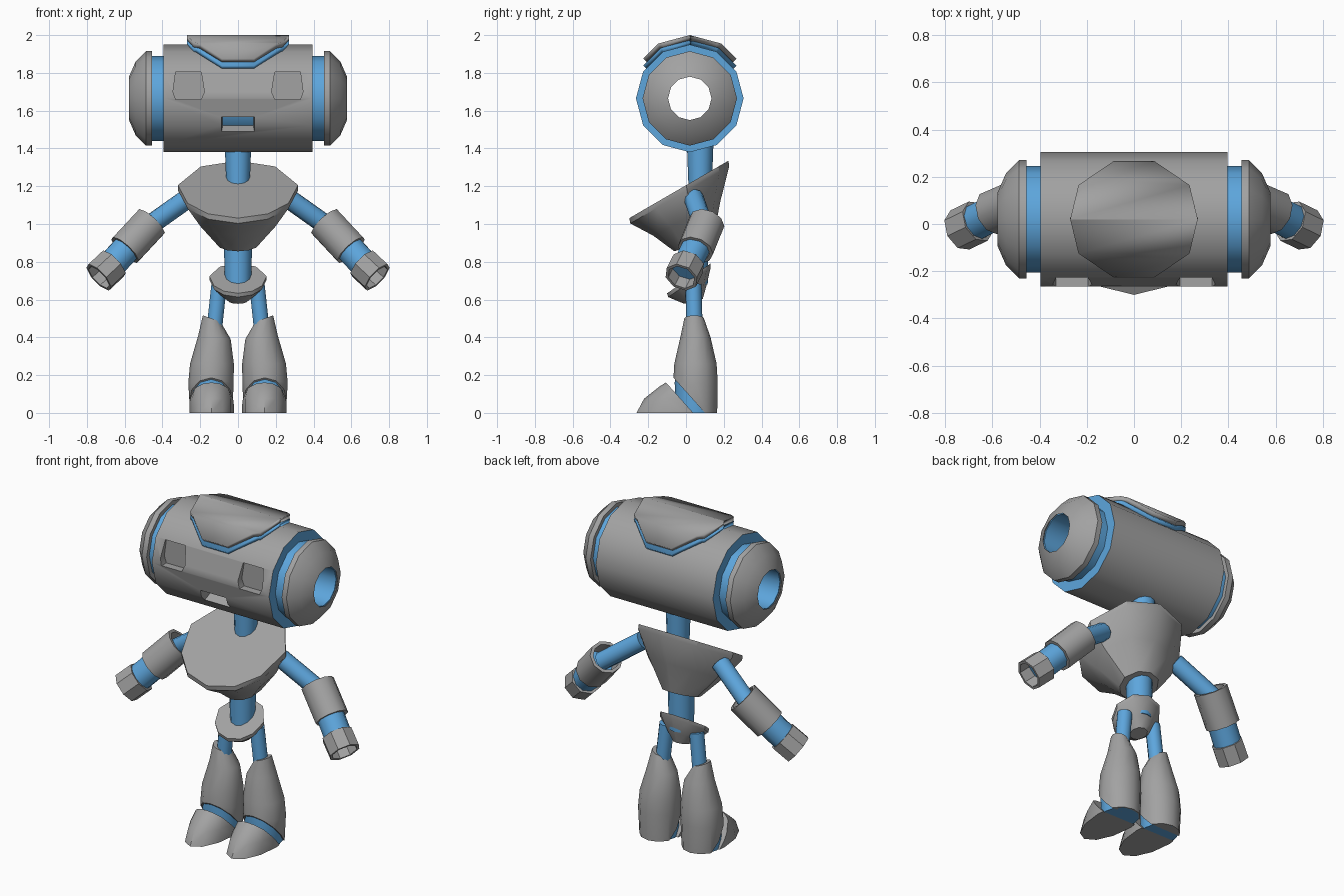
import bpy, bmesh, math
from mathutils import Vector

if "Cube" in bpy.data.objects:
    bpy.data.objects.remove(bpy.data.objects["Cube"])


def material(name, rgb):
    m = bpy.data.materials.new(name)
    m.diffuse_color = (*rgb, 1)
    m.use_nodes = True
    m.node_tree.nodes["Principled BSDF"].inputs["Base Color"].default_value = m.diffuse_color
    return m


GRAY = material("shell gray", (0.36, 0.36, 0.36))
BLUE = material("joint blue", (0.11, 0.38, 0.72))
HEAD = Vector((0, 0.02, 1.665))


def finish(name, bm, mat, fix=True):
    if fix:
        bmesh.ops.recalc_face_normals(bm, faces=bm.faces)
    me = bpy.data.meshes.new(name)
    bm.to_mesh(me)
    bm.free()
    ob = bpy.data.objects.new(name, me)
    bpy.context.collection.objects.link(ob)
    me.materials.append(mat)
    return ob


def loft(name, rings, mat, closed=False, cuts=()):
    """Skin a row of equal rings; closed joins last to first, else caps ends."""
    bm = bmesh.new()
    vs = [[bm.verts.new(p) for p in r] for r in rings]
    n, k = len(vs[0]), len(vs)
    for i in range(k if closed else k - 1):
        a, b = vs[i], vs[(i + 1) % k]
        for j in range(n):
            bm.faces.new((a[j], a[(j + 1) % n], b[(j + 1) % n], b[j]))
    if not closed:
        bm.faces.new(vs[0])
        bm.faces.new(vs[-1])
    for co, no in cuts:
        bmesh.ops.bisect_plane(bm, geom=bm.verts[:] + bm.edges[:] + bm.faces[:],
                               plane_co=co, plane_no=no, clear_inner=True)
        bmesh.ops.holes_fill(bm, edges=[e for e in bm.edges if e.is_boundary], sides=0)
    return finish(name, bm, mat)


def lathe(name, p, q, profile, mat, sides=12, closed=False):
    """Revolve (distance, radius) pairs around the axis from p towards q."""
    p, q = Vector(p), Vector(q)
    d = (q - p).normalized()
    ref = Vector((0, 1, 0)) if abs(d.z) > 0.9 else Vector((0, 0, 1))
    u = (ref - d * ref.dot(d)).normalized()
    w = d.cross(u)
    angles = [2 * math.pi * i / sides for i in range(sides)]
    rings = [[p + d * t + (u * math.cos(a) + w * math.sin(a)) * r for a in angles]
             for t, r in profile]
    return loft(name, rings, mat, closed)


def rod(name, p, q, r, mat, r2=None, sides=12):
    length = (Vector(q) - Vector(p)).length
    return lathe(name, p, q, [(0, r), (length, r2 or r)], mat, sides)


def sleeve(name, p, q, r, inner, mat, sides=10):
    length = (Vector(q) - Vector(p)).length
    return lathe(name, p, q, [(0, r), (length, r), (length, inner), (0, inner)],
                 mat, sides, True)


# Head: hollow drum shell with blue ends, blue core and rounded end caps
X = Vector((1, 0, 0))
shell = lathe("head_shell", HEAD, HEAD + X,
              [(-.395, .285), (.395, .285), (.395, .222), (-.395, .222)], GRAY, closed=True)
shell.data.materials.append(BLUE)
for f in shell.data.polygons:
    if abs(f.normal.x) > 0.9:
        f.material_index = 1
half = [(.46, .225), (.46, .13), (.565, .13), (.565, .117)]
lathe("head_core", HEAD, HEAD + X, half + [(-t, r) for t, r in reversed(half)],
      BLUE, closed=True)
for s, side in ((-1, "left"), (1, "right")):
    lathe(side + "_head_cap", HEAD, HEAD + X * s,
          [(.455, .25), (.487, .25), (.542, .195), (.577, .115), (.565, .125), (.455, .132)],
          GRAY, closed=True)

# Eye and mouth recesses cut into the shell
EYE = [(.195, 1.66), (.33, 1.66), (.344, 1.70), (.33, 1.805), (.195, 1.805), (.178, 1.70)]
cutters = [loft("eye_cutter", [[(s * x, y, z) for x, z in EYE] for y in (-.4, -.218)], GRAY)
           for s in (-1, 1)]
out = Vector((0, -math.cos(math.pi / 6), -0.5))
up = Vector((0, -0.5, math.cos(math.pi / 6)))
cutters.append(loft("mouth_cutter", [
    [HEAD + out * t + X * a * w + up * b for a, b in
     ((-1, -.043), (1, -.043), (1, .043), (-1, .043))]
    for t, w in ((.34, .093), (.2, .08))], GRAY))
for c in cutters:
    mod = shell.modifiers.new("cut", "BOOLEAN")
    mod.operation, mod.object, mod.solver = "DIFFERENCE", c, "EXACT"
    bpy.context.view_layer.objects.active = shell
    bpy.ops.object.modifier_apply(modifier=mod.name)
    bpy.data.objects.remove(c)

# Curved crown plates lying over the drum
QUARTER = [(.27, 0), (.235, .145), (.085, .247)]
OUTLINE = (QUARTER + [(-x, y) for x, y in reversed(QUARTER)]
           + [(-x, -y) for x, y in QUARTER[1:]] + [(x, -y) for x, y in reversed(QUARTER[1:])])
for name, R, mat in (("crown_plate", .335, GRAY), ("crown_underlay", .308, BLUE)):
    bm = bmesh.new()
    bm.faces.new([bm.verts.new((x, y, 0)) for x, y in OUTLINE])
    for y in (-R / 2, 0, R / 2):
        bmesh.ops.bisect_plane(bm, geom=bm.verts[:] + bm.edges[:] + bm.faces[:],
                               plane_co=(0, y, 0), plane_no=(0, 1, 0))
    c = math.cos(math.pi / 6)
    for v in bm.verts:
        a = abs(v.co.y) / R
        z = 1 - a * (1 - c) / .5 if a < .5 else c - (a - .5) * (c - .5) / (c - .5)
        v.co = HEAD + Vector((v.co.x, v.co.y, R * z))
    mod = finish(name, bm, mat, False).modifiers.new("thickness", "SOLIDIFY")
    mod.thickness, mod.offset = .028, -1

# Neck and waist
rod("neck", (0, .075, 1.2), (0, .075, 1.42), .062, BLUE, .07)
rod("waist", (0, .045, .68), (0, .045, .93), .07, BLUE, .075)

# Chest and hips: tilted shield tops tapering to a small base
SHIELD = [(0, 1), (.62, .8), (1, .15), (.84, -.48), (.5, -.85)]
SHIELD += [(0, -1)] + [(-x, v) for x, v in reversed(SHIELD[1:])]


def shield(name, rings):
    loft(name, [[(x * rx, y + v * ry * math.cos(t), z + v * ry * math.sin(t))
                 for x, v in SHIELD] for y, z, rx, ry, t in rings], GRAY)


shield("chest", [(-.038, 1.183, .318, .303, .525), (-.033, 1.155, .318, .303, .525),
                 (.005, 1.03, .235, .2, .48), (.042, .893, .115, .11, .35)])
shield("hips", [(.015, .712, .152, .14, .6), (.018, .69, .15, .136, .6),
                (.03, .63, .095, .085, .45), (.04, .59, .05, .05, .25)])


def ovals(rings, grow=1.0, n=12):
    return [[(x + grow * rx * math.cos(2 * math.pi * i / n),
              y + grow * ry * math.sin(2 * math.pi * i / n),
              z + tilt * (abs(x + rx * math.cos(2 * math.pi * i / n)) - abs(x)))
             for i in range(n)] for x, y, z, rx, ry, tilt in rings]


for s, side in ((-1, "left"), (1, "right")):
    # Arm: bare upper arm, forearm sleeve, wrist and open cuff
    shoulder, elbow = (s * .26, .04, 1.14), (s * .50, .10, .97)
    top, end = (s * .46, .11, 1.01), (s * .598, .05, .862)
    cuff_top, cuff_end = (s * .66, .012, .79), (s * .737, -.025, .718)
    rod(side + "_upper_arm", shoulder, elbow, .053, BLUE, sides=10)
    sleeve(side + "_forearm", top, end, .097, .078, GRAY)
    rod(side + "_wrist", (s * .53, .08, .935), (s * .69, -.002, .762), .079, BLUE, sides=10)
    sleeve(side + "_cuff", cuff_top, cuff_end, .092, .076, GRAY, 8)

    # Leg: thigh, flared shin cut diagonally at the ankle, blue ankle and foot
    rod(side + "_thigh", (s * .10, .04, .68), (s * .128, .045, .42), .043, BLUE, sides=10)
    leg = [(s * .142, .05, 0, .112, .115, 0), (s * .143, .05, .16, .12, .118, 0),
           (s * .138, .05, .26, .116, .112, 0), (s * .125, .05, .40, .086, .08, .1),
           (s * .14, .043, .50, .046, .052, .35)]
    no = Vector((0, .745, .667))
    loft(side + "_shin", ovals(leg), GRAY, cuts=[((0, -.07, .19), no)])
    loft(side + "_ankle", ovals(leg[:3], .93), BLUE, cuts=[((0, -.105, .16), no)])
    foot = [(s * .14, 0, 0, .118, .262, 0), (s * .14, 0, .075, .118, .222, 0),
            (s * .14, 0, .14, .1, .14, 0), (s * .14, 0, .19, .055, .06, 0)]
    loft(side + "_foot", ovals(foot), GRAY, cuts=[((0, -.105, .16), -no)])

# Smooth shading with crisp edges
bpy.ops.object.select_all(action="SELECT")
bpy.context.view_layer.objects.active = shell
bpy.ops.object.shade_smooth_by_angle(angle=math.radians(37))
